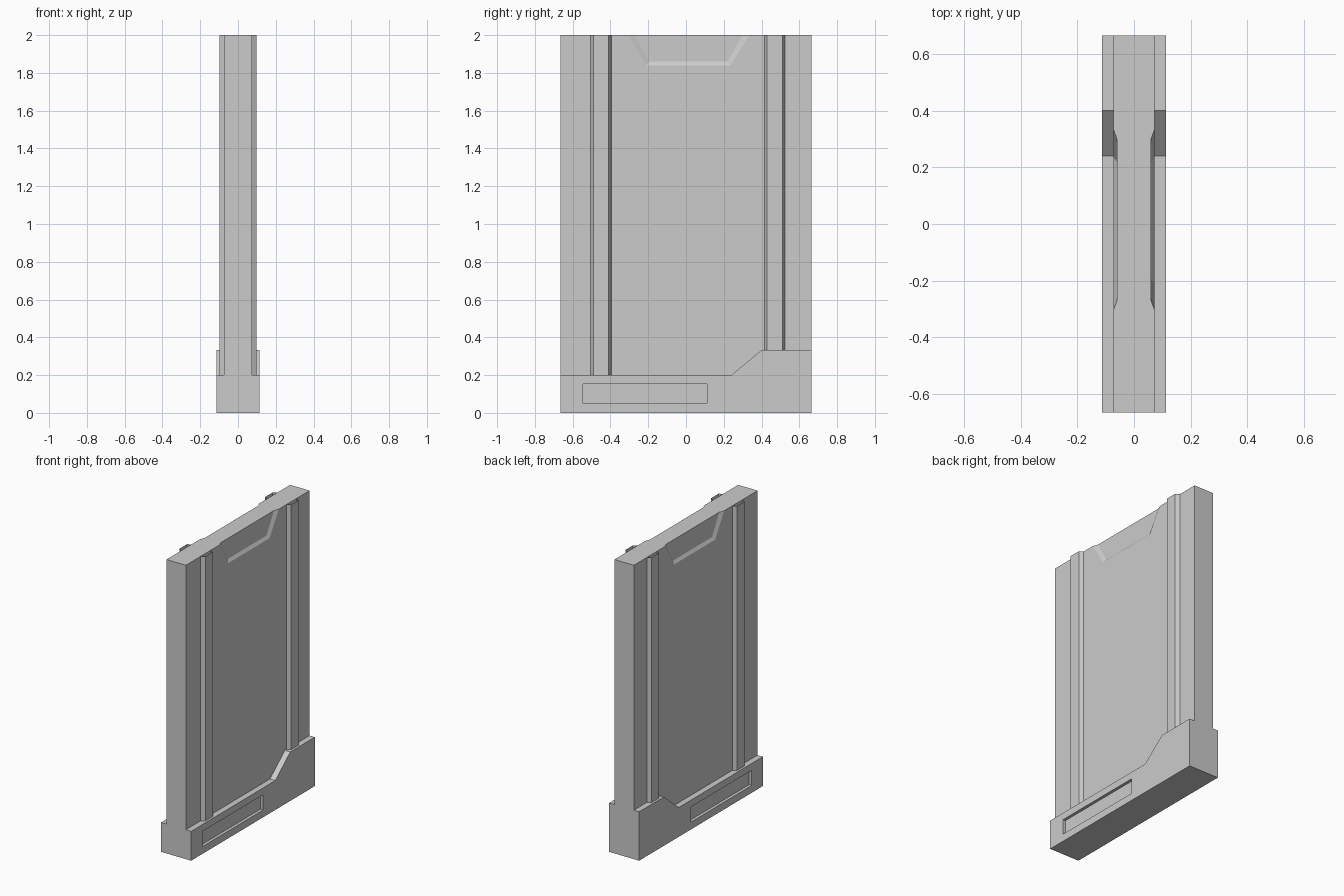
import bpy, bmesh

if "Cube" in bpy.data.objects:
    bpy.data.objects.remove(bpy.data.objects["Cube"], do_unlink=True)

grey = bpy.data.materials.new("panel_grey")
grey.use_nodes = True
grey.diffuse_color = (0.6, 0.6, 0.6, 1)
grey.node_tree.nodes["Principled BSDF"].inputs["Base Color"].default_value = (0.6, 0.6, 0.6, 1)

HALF, TOP = 0.665, 2.0
WALL_X, FLOOR_X, BASE_X, RIB_X = 0.073, 0.06, 0.113, 0.098


def finish(name, bm, mirror=True):
    """Turn a bmesh into an object, mirrored across x when it is one half."""
    mesh = bpy.data.meshes.new(name)
    bm.to_mesh(mesh)
    bm.free()
    obj = bpy.data.objects.new(name, mesh)
    bpy.context.collection.objects.link(obj)
    mesh.materials.append(grey)
    if mirror:
        obj.modifiers.new("mirror", "MIRROR").merge_threshold = 0.0005
    return obj


def prism(name, outline, x0, x1, mirror):
    """Extrude a (y, z) outline from x0 to x1."""
    bm = bmesh.new()
    face = bm.faces.new([bm.verts.new((x0, y, z)) for y, z in outline])
    new = bmesh.ops.extrude_face_region(bm, geom=[face])["geom"]
    bmesh.ops.translate(bm, vec=(x1 - x0, 0, 0),
                        verts=[v for v in new if isinstance(v, bmesh.types.BMVert)])
    bmesh.ops.recalc_face_normals(bm, faces=bm.faces)
    return finish(name, bm, mirror)


# Wall slab: half of it, with a bevelled recess open at the top
bm = bmesh.new()


def ring(x, points):
    return [bm.verts.new((x, y, z)) for y, z in points]


rim = ring(WALL_X, [(-0.305, TOP), (-0.21, 1.84), (0.235, 1.84), (0.335, TOP)])
floor = ring(FLOOR_X, [(-0.27, TOP), (-0.195, 1.86), (0.22, 1.86), (0.3, TOP)])
corners = [(-HALF, TOP), (-HALF, 0), (HALF, 0), (HALF, TOP)]
outer = ring(WALL_X, corners)
middle = ring(0, corners)
bm.faces.new(outer + rim[::-1])
bm.faces.new(floor)
for k in range(3):
    bm.faces.new((rim[k], rim[k + 1], floor[k + 1], floor[k]))
    bm.faces.new((outer[k], middle[k], middle[k + 1], outer[k + 1]))
bm.faces.new([middle[0], outer[0], rim[0], floor[0], floor[3], rim[3], outer[3], middle[3]])
bm.normal_update()
finish("wall_slab", bm)

# Base with a raised back end, and a shallow slot cut in each side
base = prism("base", [(-HALF, 0), (HALF, 0), (HALF, 0.333), (0.4, 0.333),
                      (0.24, 0.2), (-HALF, 0.2)], -BASE_X, BASE_X, False)
slot = prism("slot_cutter", [(-0.545, 0.05), (0.11, 0.05), (0.11, 0.153), (-0.545, 0.153)],
             BASE_X - 0.02, BASE_X + 0.1, True)
slot.hide_render = True
slot.hide_viewport = True
cut = base.modifiers.new("slot", "BOOLEAN")
cut.operation = "DIFFERENCE"
cut.object = slot

# Vertical ribs: open-topped folded strips on both sides
for name, y, z in (("front_rib", -0.45, 0.19), ("back_rib", 0.47, 0.32)):
    bm = bmesh.new()
    fold = [(WALL_X, -0.055), (RIB_X, -0.04), (RIB_X, 0.04), (WALL_X, 0.055)]
    low = [bm.verts.new((x, y + dy, z)) for x, dy in fold]
    high = [bm.verts.new((x, y + dy, TOP)) for x, dy in fold]
    for k in range(3):
        bm.faces.new((low[k], low[k + 1], high[k + 1], high[k]))
    bm.normal_update()
    finish(name, bm)
